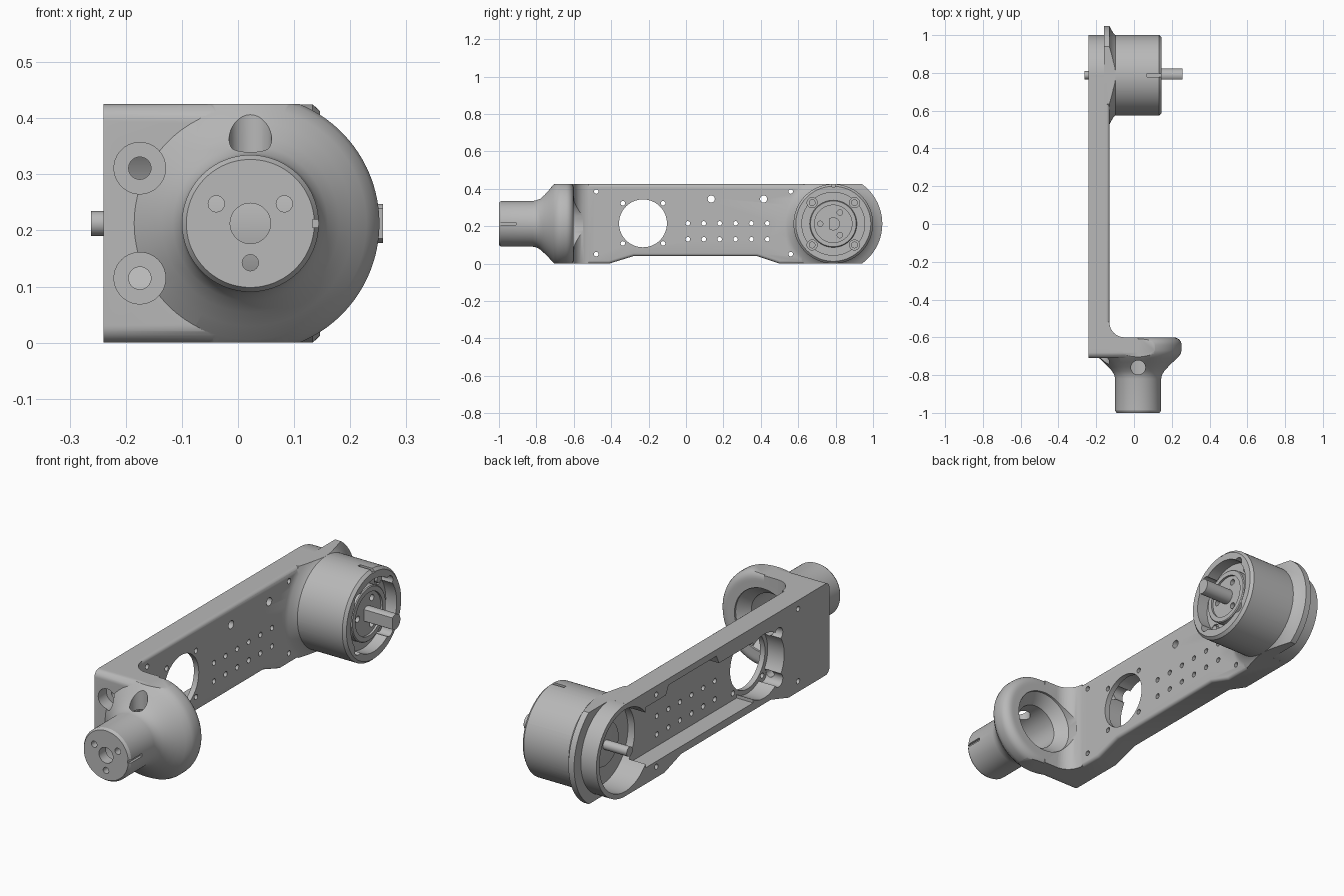
import bpy, bmesh, math
from math import pi, cos, sin, radians

cube = bpy.data.objects.get("Cube")
if cube:
    bpy.data.objects.remove(cube, do_unlink=True)

grey = bpy.data.materials.new("machined grey")
grey.use_nodes = True
COLOUR = (0.48, 0.48, 0.48, 1)
grey.diffuse_color = COLOUR
grey.node_tree.nodes["Principled BSDF"].inputs["Base Color"].default_value = COLOUR

H = 0.425            # arm height
MID = H / 2          # height of both joint axes
DRUM = (0.7875, MID)  # drum axis in y, z
HUB = (0.022, MID)    # hub axis in x, z


def place(axis, u, v, t):
    return {"X": (t, u, v), "Y": (u, t, v), "Z": (u, v, t)}[axis]


def loft(name, rings, axis):
    """Skin rings of (u, v, t) points and cap both ends."""
    bm = bmesh.new()
    loops = [[bm.verts.new(place(axis, *p)) for p in ring] for ring in rings]
    n = len(loops[0])
    for a, b in zip(loops, loops[1:]):
        for i in range(n):
            j = (i + 1) % n
            bm.faces.new((a[i], a[j], b[j], b[i]))
    bm.faces.new(loops[0])
    bm.faces.new(loops[-1])
    bmesh.ops.recalc_face_normals(bm, faces=bm.faces)
    mesh = bpy.data.meshes.new(name)
    bm.to_mesh(mesh)
    bm.free()
    mesh.materials.append(grey)
    obj = bpy.data.objects.new(name, mesh)
    bpy.context.collection.objects.link(obj)
    return obj


def prism(name, outline, axis, a, b):
    return loft(name, [[(u, v, t) for u, v in outline] for t in (a, b)], axis)


def lathe(name, profile, axis, centre, seg=96):
    angles = [2 * pi * i / seg for i in range(seg)]
    return loft(name, [[(centre[0] + r * cos(k), centre[1] + r * sin(k), t) for k in angles]
                       for r, t in profile], axis)


def rod(name, axis, centre, r, a, b, seg=32):
    return lathe(name, [(r, a), (r, b)], axis, centre, seg)


def box(u0, u1, v0, v1):
    return [(u0, v0), (u1, v0), (u1, v1), (u0, v1)]


def arc(cx, cy, r, start, end, n=10):
    ks = [radians(start + (end - start) * i / n) for i in range(n + 1)]
    return [(cx + r * cos(k), cy + r * sin(k)) for k in ks]


def combine(target, other, operation):
    """Apply a boolean and discard the second body."""
    mod = target.modifiers.new("boolean", "BOOLEAN")
    mod.operation, mod.solver, mod.object = operation, "EXACT", other
    bpy.context.view_layer.objects.active = target
    bpy.ops.object.modifier_apply(modifier=mod.name)
    bpy.data.objects.remove(other, do_unlink=True)


def drill(target, axis, centres, r, a, b, seg=24):
    for c in centres:
        combine(target, rod("drill", axis, c, r, a, b, seg), "DIFFERENCE")


def clip(obj):
    combine(obj, prism("clip", box(-1, 1, -2, 2), "Z", 0, H), "INTERSECT")


# Arm plate with a raised underside and softened outer edges
side = [(-0.66, 0), (-0.41, 0), (-0.28, 0.04), (0.38, 0.04), (0.5, 0), (0.78, 0),
        (0.78, H), (-0.66, H)]
arm = prism("arm_housing", side, "X", -0.24, -0.13)
bm = bmesh.new()
bm.from_mesh(arm.data)
rim = [e for e in bm.edges if all(v.co.x > -0.14 for v in e.verts)
       and any(-0.6 < v.co.y < 0.7 or abs(e.verts[0].co.z - e.verts[1].co.z) < 0.01
               for v in e.verts)]
bmesh.ops.bevel(bm, geom=rim, offset=0.015, segments=4, profile=0.5, affect="EDGES")
bm.to_mesh(arm.data)
bm.free()

# Drum with chamfered front, and flare where it meets the plate
drum = lathe("drum", [(MID, -0.24), (MID, 0.133), (MID - 0.012, 0.146)], "X", DRUM, 128)
combine(arm, drum, "UNION")
flare = lathe("flare", [(0.262, -0.16), (0.262, -0.131), (0.245, -0.122), (0.225, -0.11),
                        (0.205, -0.09)], "X", DRUM, 128)
clip(flare)
combine(arm, flare, "UNION")

# Corner block and inner fillet leading to the hub
block = ([(-0.60, 0), (-0.60, H)] + arc(-0.68, H - 0.03, 0.03, 90, 180)
         + arc(-0.68, 0.03, 0.03, 180, 270))
combine(arm, prism("corner_block", block, "X", -0.24, 0.02), "UNION")
fillet = [(-0.15, -0.52), (-0.15, -0.62), (-0.05, -0.62)] + arc(-0.05, -0.52, 0.08, 270, 180)
combine(arm, prism("fillet", fillet, "Z", 0, H), "UNION")

# Bell-shaped hub ending in a round sleeve
bell = ([(0.18, -0.601)] + arc(0.19, -0.641, 0.04, 90, 0, 6)
        + [(0.23, -0.67), (0.224, -0.69), (0.207, -0.71), (0.183, -0.732), (0.158, -0.757),
           (0.138, -0.779), (0.126, -0.8), (0.122, -0.82), (0.122, -0.988), (0.114, -1)])
hub = lathe("hub", bell, "Y", HUB, 128)
clip(hub)
combine(arm, hub, "UNION")

# Hub bore, face holes, access hole and key slot
bore = lathe("bore", [(0.15, -0.55), (0.15, -0.61), (0.125, -0.635), (0.105, -0.66),
                      (0.105, -0.95)], "Y", HUB, 64)
combine(arm, bore, "DIFFERENCE")
drill(arm, "Y", [HUB], 0.036, -1.1, -0.9, 48)
drill(arm, "Y", arc(*HUB, 0.07, 30, 270, 2), 0.0145, -1.1, -0.9)
drill(arm, "Z", [(0.022, -0.76)], 0.038, 0.25, 0.5, 32)
combine(arm, prism("slot", box(0.133, 0.2, -1.1, -0.91), "Z", MID - 0.007, MID + 0.007),
        "DIFFERENCE")

# Counterbored mounting screws in the corner block
screws = [(-0.175, 0.115), (-0.175, 0.311)]
drill(arm, "Y", screws, 0.046, -0.8, -0.65, 40)
drill(arm, "Y", screws, 0.02, -0.7, -0.35)

# Hollow back of the arm: channel, drum cavity and opening surround
channel = [(-0.15, 0.075), (0.64, 0.075), (0.64, 0.355), (0.49, 0.355), (0.47, 0.395),
           (0.12, 0.395), (0.1, 0.355), (-0.15, 0.355)]
combine(arm, prism("channel", channel, "X", -0.3, -0.155), "DIFFERENCE")
drill(arm, "X", [DRUM], 0.19, -0.3, -0.12, 96)
BIG = (-0.23, 0.215)
drill(arm, "X", [BIG], 0.148, -0.3, -0.155, 64)
corners = arc(*BIG, 0.152, 45, 315, 3)
drill(arm, "X", corners, 0.03, -0.3, -0.155)

# Through holes in the plate
drill(arm, "X", [BIG], 0.128, -0.4, 0, 64)
drill(arm, "X", corners, 0.012, -0.4, 0)
drill(arm, "X", [(y, z) for y in (-0.48, 0.56) for z in (0.05, 0.385)], 0.012, -0.4, 0)
drill(arm, "X", [(0.01 + 0.085 * i, z) for i in range(6) for z in (0.13, 0.215)], 0.012, -0.4, 0)
drill(arm, "X", [(0.135, 0.345), (0.415, 0.345)], 0.019, -0.4, 0)

# Recessed drum face with four lobes and a top slot
drill(arm, "X", [DRUM], 0.168, 0.09, 0.2, 96)
drill(arm, "X", arc(*DRUM, 0.16, 45, 315, 3), 0.027, 0.08, 0.2)
combine(arm, prism("slot", box(DRUM[0] - 0.008, DRUM[0] + 0.008, 0.41, 0.5), "X", 0.07, 0.2),
        "DIFFERENCE")

# Motor face: raised ring around a disc with three holes
motor = lathe("motor_face", [(0.126, 0.05), (0.126, 0.118), (0.122, 0.122)], "X", DRUM)
drill(motor, "X", [DRUM], 0.1, 0.112, 0.2, 64)
drill(motor, "X", arc(*DRUM, 0.07, 60, 300, 2), 0.0145, 0.08, 0.2)

# Motor rear cap and the screw heads in the lobes
rear = lathe("motor_rear", [(0.085, -0.14), (0.1, -0.135), (0.1, -0.11)], "X", DRUM, 64)
heads = [rod("screw_head", "X", c, 0.018, 0.07, 0.095, 24) for c in arc(*DRUM, 0.16, 45, 315, 3)]

# Drive shaft with one flat, and thin rear shaft
shaft = prism("drive_shaft", arc(*DRUM, 0.035, -130, 130, 32), "X", 0.1, 0.258)
rear_shaft = rod("rear_shaft", "X", DRUM, 0.022, -0.262, -0.12)

for obj in [arm, motor, rear, shaft, rear_shaft] + heads:
    bpy.ops.object.select_all(action="DESELECT")
    obj.select_set(True)
    bpy.context.view_layer.objects.active = obj
    bpy.ops.object.shade_smooth_by_angle(angle=radians(30))
